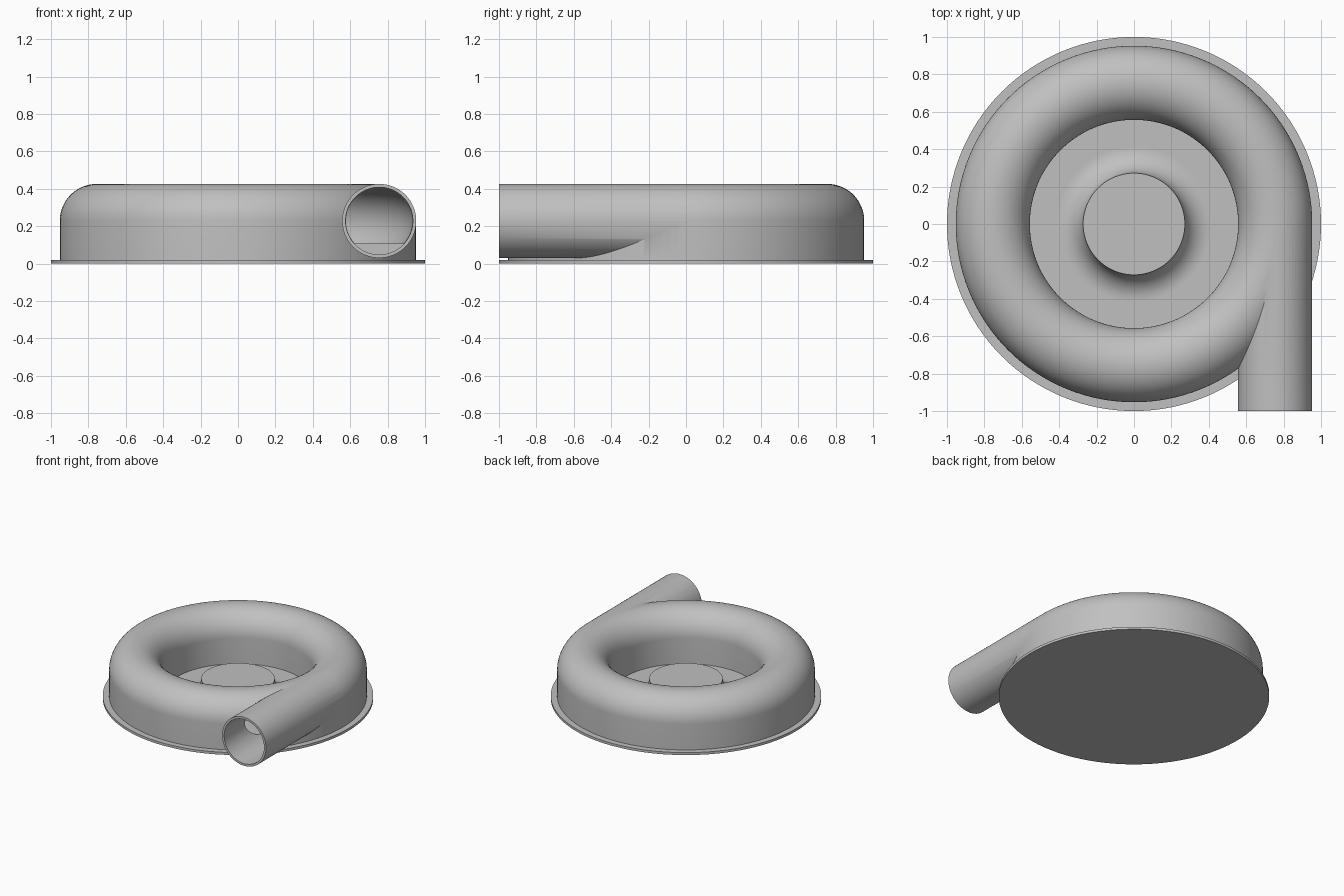
import bpy
import bmesh
from math import sin, cos, pi
from mathutils import Matrix

cube = bpy.data.objects.get("Cube")
if cube:
    bpy.data.objects.remove(cube, do_unlink=True)

grey = bpy.data.materials.new("light grey metal")
grey.use_nodes = True
colour = (0.53, 0.53, 0.53, 1)
grey.diffuse_color = colour
grey.node_tree.nodes["Principled BSDF"].inputs["Base Color"].default_value = colour

RING, TUBE, BORE, MID = 0.755, 0.198, 0.18, 0.228
FLOOR = 0.02
SEGMENTS = 128


def finish(name, bm):
    bmesh.ops.recalc_face_normals(bm, faces=bm.faces)
    mesh = bpy.data.meshes.new(name)
    bm.to_mesh(mesh)
    bm.free()
    obj = bpy.data.objects.new(name, mesh)
    bpy.context.collection.objects.link(obj)
    mesh.materials.append(grey)
    return obj


def lathe(name, profile, closed=False):
    """Revolve (radius, height) points about the z axis."""
    bm = bmesh.new()
    verts = [bm.verts.new((r, 0, z)) for r, z in profile]
    edges = [bm.edges.new(pair) for pair in zip(verts, verts[1:])]
    if closed:
        edges.append(bm.edges.new((verts[-1], verts[0])))
    bmesh.ops.spin(bm, geom=verts + edges, cent=(0, 0, 0), axis=(0, 0, 1),
                   angle=2 * pi, steps=SEGMENTS, use_merge=True)
    bmesh.ops.remove_doubles(bm, verts=bm.verts, dist=1e-5)
    return finish(name, bm)


def rod(name, radius, y0, y1):
    """Solid cylinder along y, on the outlet axis."""
    bm = bmesh.new()
    place = Matrix.Translation((RING, (y0 + y1) / 2, MID)) @ Matrix.Rotation(pi / 2, 4, 'X')
    bmesh.ops.create_cone(bm, cap_ends=True, segments=64, radius1=radius,
                          radius2=radius, depth=y1 - y0, matrix=place)
    return finish(name, bm)


def arc(cr, cz, radius, start, end, steps):
    angles = [start + (end - start) * i / steps for i in range(steps + 1)]
    return [(cr + radius * cos(a), cz + radius * sin(a)) for a in angles]


def combine(target, tool, operation):
    mod = target.modifiers.new(operation.lower(), 'BOOLEAN')
    mod.object, mod.operation, mod.solver = tool, operation, 'EXACT'
    bpy.context.view_layer.objects.active = target
    bpy.ops.object.modifier_apply(modifier=mod.name)
    bpy.data.objects.remove(tool, do_unlink=True)


# Thin round back plate
base = lathe("base_plate", [(0, 0), (1, 0), (1, FLOOR), (0, FLOOR)])

# Central hub with a concave flared foot
HUB, TOP = 0.272, 0.158
flare = TOP - FLOOR
hub = lathe("flared_hub", [(0, FLOOR)]
            + arc(HUB + flare, TOP, flare, 1.5 * pi, pi, 16) + [(0, TOP)])

# Ring casing: domed top with straight walls down to the plate
casing = lathe("volute_casing", [(RING + TUBE, FLOOR)]
               + arc(RING, MID, TUBE, 0, pi, 32) + [(RING - TUBE, FLOOR)], closed=True)

# Tangential outlet pipe, then its bore and the flat-floored flow passage
combine(casing, rod("outlet_pipe", TUBE, -1, 0), 'UNION')
sag = -0.755
combine(casing, rod("bore_cutter", BORE, -1.1, 0.005), 'DIFFERENCE')
passage = lathe("passage_cutter", arc(RING, MID, BORE - 0.002, sag, pi - sag, 44), closed=True)
combine(casing, passage, 'DIFFERENCE')

# Smooth curved surfaces, keep the rims crisp
for obj in (base, hub, casing):
    bpy.ops.object.select_all(action='DESELECT')
    obj.select_set(True)
    bpy.context.view_layer.objects.active = obj
    bpy.ops.object.shade_smooth_by_angle(angle=pi / 6)
